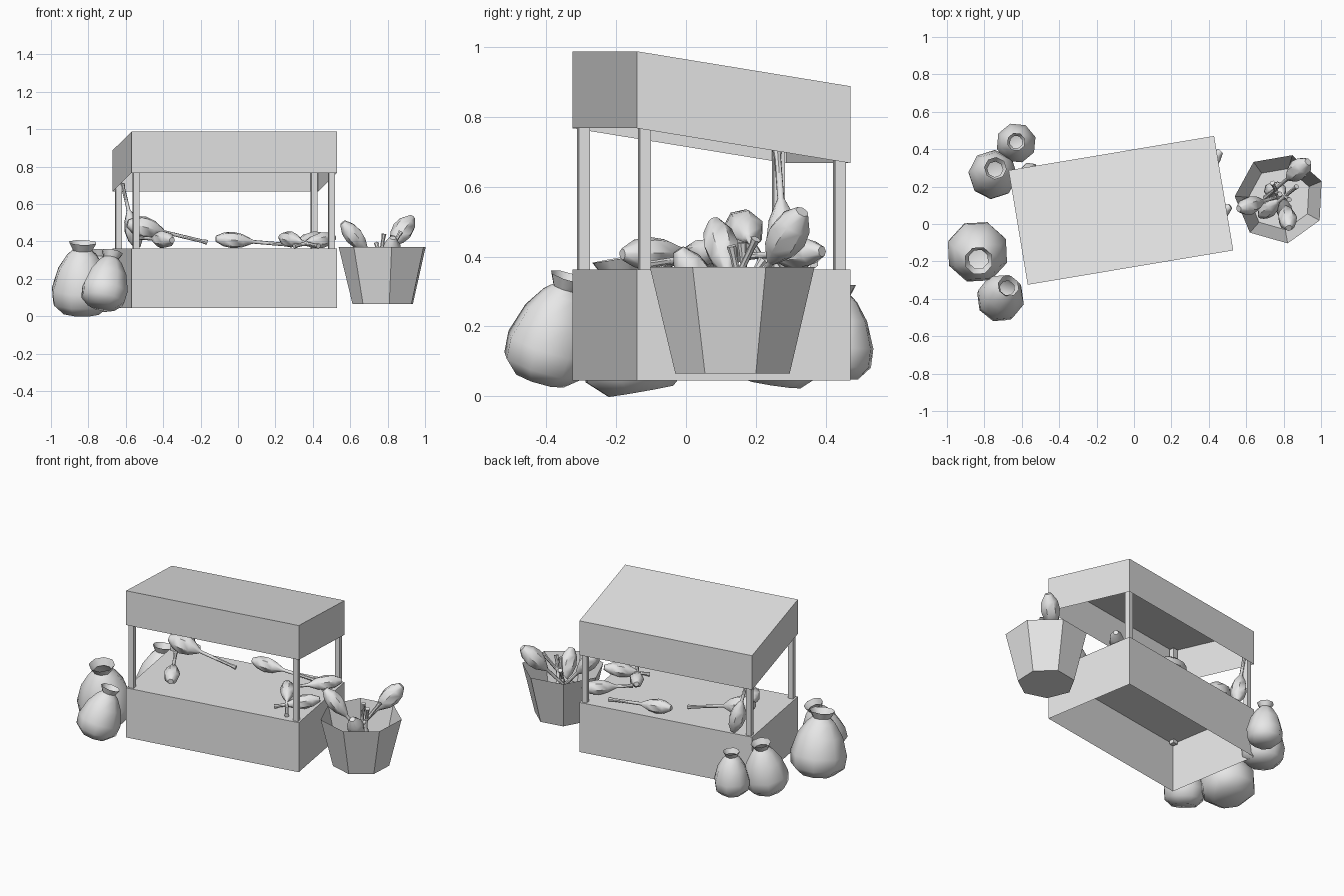
import bpy, bmesh, math
from mathutils import Vector, Matrix

if "Cube" in bpy.data.objects:
    bpy.data.objects.remove(bpy.data.objects["Cube"])

grey = bpy.data.materials.new("plain_grey")
grey.use_nodes = True
grey.diffuse_color = (0.8, 0.8, 0.8, 1)
grey.node_tree.nodes["Principled BSDF"].inputs["Base Color"].default_value = (0.8, 0.8, 0.8, 1)


def finish(bm, name, matrix, smooth=None):
    bmesh.ops.recalc_face_normals(bm, faces=bm.faces)
    bm.transform(matrix)
    mesh = bpy.data.meshes.new(name)
    bm.to_mesh(mesh)
    bm.free()
    mesh.materials.append(grey)
    obj = bpy.data.objects.new(name, mesh)
    bpy.context.collection.objects.link(obj)
    if smooth:
        bpy.ops.object.select_all(action='DESELECT')
        obj.select_set(True)
        bpy.context.view_layer.objects.active = obj
        bpy.ops.object.shade_smooth_by_angle(angle=math.radians(smooth))
    return obj


def lathe(name, profile, sides, matrix, start=0, cap_top=False, smooth=None):
    """Turn (radius, height) pairs round z, with a closed bottom."""
    bm = bmesh.new()
    rings = []
    for r, z in profile:
        angles = [start + math.tau * i / sides for i in range(sides)]
        rings.append([bm.verts.new((r * math.cos(a), r * math.sin(a), z)) for a in angles])
    for low, high in zip(rings, rings[1:]):
        for i in range(sides):
            j = (i + 1) % sides
            bm.faces.new((low[i], low[j], high[j], high[i]))
    bm.faces.new(rings[0][::-1])
    if cap_top:
        bm.faces.new(rings[-1])
    return finish(bm, name, matrix, smooth)


def along(base, direction):
    """Matrix that puts z along a direction from a base point."""
    turn = Vector(direction).to_track_quat('Z', 'Y').to_matrix().to_4x4()
    return Matrix.Translation(base) @ turn


# Stall frame: everything in it shares one turn about z
HX, HY = 0.557, 0.31
stall = Matrix.Translation((-0.07, 0.073, 0)) @ Matrix.Rotation(math.radians(9.5), 4, 'Z')


def open_box(name, bottom, top, slope):
    """Box without a floor, sheared down towards the back."""
    bm = bmesh.new()
    bmesh.ops.create_cube(bm, size=1)
    floor = [f for f in bm.faces if f.normal.z < -0.5]
    bmesh.ops.delete(bm, geom=floor, context='FACES_ONLY')
    for v in bm.verts:
        z = top if v.co.z > 0 else bottom
        v.co = (v.co.x * 2 * HX, v.co.y * 2 * HY, z - slope * (v.co.y + 0.5))
    finish(bm, name, stall)


open_box("counter", 0.045, 0.363, 0)
open_box("canopy", 0.767, 0.987, 0.1)

# Corner posts
for sx, side in ((1, "left"), (-1, "right")):
    for sy, end, top in ((-1, "front", 0.975), (1, "back", 0.885)):
        bm = bmesh.new()
        bmesh.ops.create_cube(bm, size=1)
        size = Matrix.Diagonal((0.032, 0.032, top - 0.34, 1))
        place = Matrix.Translation((sx * 0.53, sy * 0.283, (top + 0.34) / 2))
        finish(bm, f"{end}_{side}_post", stall @ place @ size)

# Seven-sided tub
lathe("tub", [(0.168, 0.065), (0.242, 0.37)], 7,
      Matrix.Translation((0.78, 0.135, 0)), math.radians(177))

# Sacks: base, lean, height, widest radius
sack_profile = [(0.6, 0), (0.95, 0.13), (1, 0.33), (0.8, 0.62),
                (0.5, 0.82), (0.32, 0.89), (0.46, 1)]
sacks = {
    "large_front_sack": ((-0.84, -0.13, 0.015), (0.01, -0.07, 0.4), 0.385, 0.168),
    "small_front_sack": ((-0.73, -0.42, 0.05), (0.06, 0.09, 0.3), 0.31, 0.128),
    "large_back_sack": ((-0.76, 0.25, 0.035), (0.02, 0.05, 0.33), 0.32, 0.132),
    "small_back_sack": ((-0.63, 0.43, 0.05), (0.0, 0.01, 0.3), 0.27, 0.108),
}
for name, (base, lean, height, radius) in sacks.items():
    lathe(name, [(r * radius, z * height) for r, z in sack_profile], 8,
          along(base, lean), 0.3, smooth=50)

# Spoon-like clubs: handle end, head centre, head radius
head_profile = [(0.3, -0.1), (0.8, -0.05), (1, 0), (0.85, 0.05), (0.35, 0.095)]


def club(name, tail, head, radius):
    axis = Vector(head) - Vector(tail)
    reach = axis.length
    profile = [(0.014, 0), (0.01, 0.03), (0.01, reach - 0.11)]
    profile += [(r * radius, reach + z) for r, z in head_profile]
    lathe(name, profile, 7, along(tail, axis), cap_top=True, smooth=50)


counter_clubs = [
    ((-0.62, 0.26, 0.71), (-0.56, 0.28, 0.46), 0.05),
    ((-0.165, 0.215, 0.395), (-0.5, 0.165, 0.475), 0.06),
    ((-0.54, 0.14, 0.42), (-0.40, -0.10, 0.41), 0.048),
    ((0.29, 0.365, 0.38), (-0.025, 0.33, 0.407), 0.045),
    ((0.43, -0.12, 0.375), (0.28, 0.10, 0.41), 0.043),
    ((0.30, -0.06, 0.375), (0.44, 0.04, 0.405), 0.043),
    ((0.26, 0.17, 0.40), (0.40, 0.32, 0.41), 0.045),
]
for i, spec in enumerate(counter_clubs):
    club(f"counter_club_{i + 1}", *spec)

tub_clubs = [
    ((0.70, 0.14, 0.22), (0.88, 0.29, 0.46), 0.058),
    ((0.80, 0.16, 0.14), (0.82, 0.03, 0.34), 0.052),
    ((0.78, 0.15, 0.24), (0.62, 0.10, 0.43), 0.05),
    ((0.87, 0.20, 0.45), (0.72, 0.08, 0.20), 0.045),
    ((0.78, 0.16, 0.44), (0.74, 0.18, 0.17), 0.045),
    ((0.83, 0.13, 0.43), (0.77, 0.18, 0.19), 0.045),
    ((0.74, 0.22, 0.39), (0.80, 0.08, 0.19), 0.045),
]
for i, spec in enumerate(tub_clubs):
    club(f"tub_club_{i + 1}", *spec)
